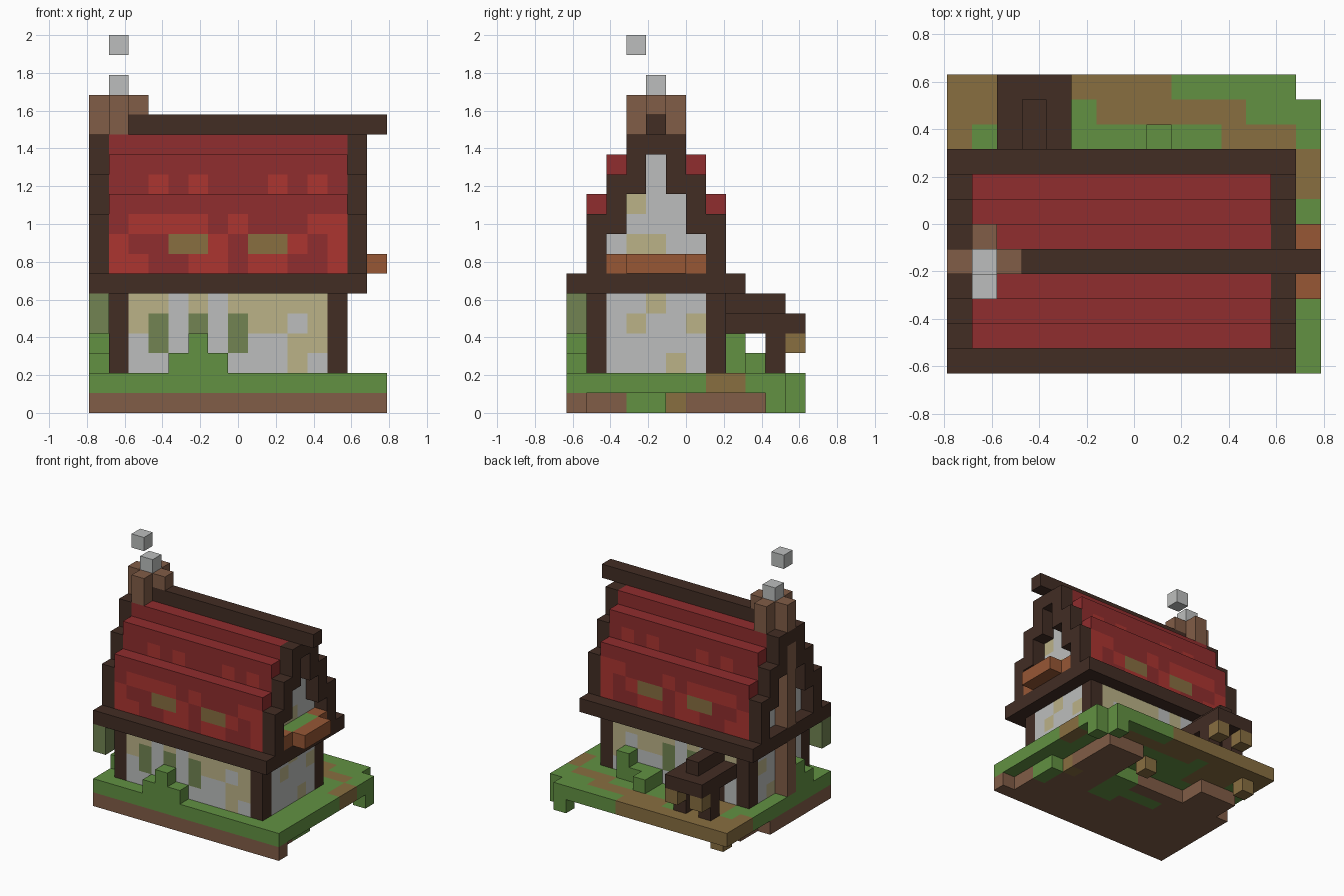
import bpy
import bmesh

if "Cube" in bpy.data.objects:
    bpy.data.objects.remove(bpy.data.objects["Cube"], do_unlink=True)

U = 2 / 19  # block size


def linear(c):
    c /= 255
    return c / 12.92 if c <= 0.04 else ((c + 0.055) / 1.055) ** 2.4


def material(name, *rgb):
    mat = bpy.data.materials.new(name)
    colour = [linear(c) for c in rgb] + [1]
    mat.diffuse_color = colour
    mat.use_nodes = True
    bsdf = next(n for n in mat.node_tree.nodes if n.type == "BSDF_PRINCIPLED")
    bsdf.inputs["Base Color"].default_value = colour
    bsdf.inputs["Roughness"].default_value = 0.9
    return mat


TIMBER = material("dark timber", 66, 45, 36)
RED = material("roof red", 144, 45, 46)
BRIGHT = material("bright roof red", 172, 53, 48)
BRICK = material("brown earth and brick", 129, 93, 71)
GRASS = material("grass green", 98, 145, 66)
TAN = material("tan path", 136, 110, 64)
PLASTER = material("pale grey plaster", 188, 190, 189)
CREAM = material("cream plaster", 187, 178, 135)
VINE = material("olive green", 114, 132, 82)
ORANGE = material("orange wood", 151, 87, 53)
KEY = {"T": CREAM, "G": PLASTER, "W": VINE, "r": RED, "b": BRIGHT, "o": TAN}


def box(cells, mat, x, y, z):
    """Fill a block range; each axis is a number or an inclusive pair."""
    spans = [range(a, a + 1) if isinstance(a, int) else range(a[0], a[1] + 1)
             for a in (x, y, z)]
    for i in spans[0]:
        for j in spans[1]:
            for k in spans[2]:
                cells[i, j, k] = mat


def build(name, cells):
    """Turn filled blocks into one mesh of their exposed faces."""
    bm = bmesh.new()
    verts = {}
    mats = list(dict.fromkeys(cells.values()))

    def vert(p):
        if p not in verts:
            verts[p] = bm.verts.new(((p[0] - 7.5) * U, (p[1] - 6) * U, p[2] * U))
        return verts[p]

    for cell, mat in cells.items():
        for axis in range(3):
            for side in (0, 1):
                near = list(cell)
                near[axis] += 2 * side - 1
                if tuple(near) in cells:
                    continue
                ring = []
                for u, v in ((0, 0), (1, 0), (1, 1), (0, 1)):
                    p = list(cell)
                    p[axis] += side
                    p[(axis + 1) % 3] += u
                    p[(axis + 2) % 3] += v
                    ring.append(vert(tuple(p)))
                face = bm.faces.new(ring if side else ring[::-1])
                face.material_index = mats.index(mat)
    mesh = bpy.data.meshes.new(name)
    bm.to_mesh(mesh)
    bm.free()
    for mat in mats:
        mesh.materials.append(mat)
    bpy.context.collection.objects.link(bpy.data.objects.new(name, mesh))


def part(name, *boxes):
    cells = {}
    for b in boxes:
        box(cells, *b)
    build(name, cells)


# Ragged earth layer under the lawn
part("earth_base",
     (BRICK, (0, 14), 0, 0), (BRICK, (0, 13), (1, 2), 0),
     (BRICK, (0, 12), (3, 6), 0), (BRICK, (10, 12), (7, 9), 0),
     (BRICK, (1, 3), (7, 8), 0), (GRASS, 13, (3, 4), 0),
     (GRASS, (8, 9), (4, 6), 0), (GRASS, (5, 7), 5, 0), (TAN, 12, 5, 0),
     (GRASS, 14, 10, 0), (GRASS, 13, 11, 0), (TAN, 1, 10, 0), (TAN, 8, 8, 0))

# Lawn with a worn path round the back
lawn = {}
for b in ((GRASS, (0, 14), (0, 11), 1), (TAN, (0, 1), (9, 11), 1),
          (TAN, (2, 4), (8, 11), 1), (TAN, (5, 8), (10, 11), 1),
          (TAN, (9, 11), 10, 1), (TAN, (11, 13), 9, 1), (TAN, 14, (7, 8), 1),
          (GRASS, 1, 9, 1), (GRASS, 5, 10, 1)):
    box(lawn, *b)
del lawn[14, 11, 1]
build("lawn", lawn)

# Bushes and the hanging vine
part("front_bush", (GRASS, (4, 6), 0, 2), (GRASS, 5, 0, 3))
part("back_bush", (GRASS, (8, 10), 8, 2), (GRASS, 10, 8, 3), (GRASS, 8, 9, 2))
part("side_bush", (GRASS, 0, (2, 3), 2), (GRASS, 0, 3, 3))
part("hanging_vine", (VINE, 0, 0, (4, 5)))

# Plaster walls, patterns listed from the top row down
walls = {}
LONG = ("TTGTGTTTTT", "TWGWGWTTGT", "GWGGGWGGTT", "GGGGGGGGTG")
SHORT = ("GGTGG", "GTGGT", "GGGGG", "GGGTG")
for row in range(4):
    for n, c in enumerate(LONG[row]):
        for y in (1, 7):
            box(walls, KEY[c], n + 2, y, 5 - row)
    for n, c in enumerate(SHORT[row]):
        for x in (1, 12):
            box(walls, KEY[c], x, n + 2, 5 - row)
box(walls, TIMBER, 3, 7, (2, 3))  # back door
build("plaster_walls", walls)

# Gable ends
for name, x in (("left_gable", 12), ("right_gable", 1)):
    part(name, (PLASTER, x, (2, 6), (7, 8)), (PLASTER, x, (3, 5), (9, 10)),
         (PLASTER, x, 4, (11, 12)), (CREAM, x, (3, 4), 8), (CREAM, x, 3, 10))

# Timber frame
part("corner_posts", *[(TIMBER, x, y, (2, 5)) for x in (1, 12) for y in (1, 7)])
part("eave_frame", (TIMBER, (0, 13), (0, 8), 6))
part("ridge_beam", (TIMBER, (2, 14), 4, 14))
for name, x in (("left_barge_beams", 13), ("right_barge_beams", 0)):
    steps = [(TIMBER, x, y, (5 + 2 * n, 7 + 2 * n))
             for n in (1, 2, 3) for y in (n, 8 - n)]
    part(name, *steps, (TIMBER, x, 4, 13))

# Stepped roof with patched tiles
TILES = {7: "bbrrbbrbbrrb", 8: "brroobroobrb", 9: "rbbbbrbrrrbb",
         11: "rrbrbrrrbrbr"}
for name, flip in (("front_roof", False), ("back_roof", True)):
    roof = {}
    for n in (1, 2, 3):
        y = 8 - n if flip else n
        for z in range(5 + 2 * n, min(9 + 2 * n, 14)):
            outer = z >= 5 + 2 * n + (2 if n > 1 else 0)
            pattern = TILES.get(z, "r" * 12) if outer or z > 10 else "r" * 12
            for i, c in enumerate(pattern):
                box(roof, KEY[c], i + 1, y, z)
    # Exposed patches sit only on the outermost step of each height
    build(name, roof)

# Chimney with a flue down the side wall, and smoke
part("chimney", (BRICK, 1, (3, 5), (13, 15)), (BRICK, 2, 4, (14, 15)),
     (BRICK, 0, 4, (0, 15)))
part("lower_smoke", (PLASTER, 1, 4, 16))
part("upper_smoke", (PLASTER, 1, 3, 18))

# Flower box under the gable
part("flower_box", (ORANGE, 13, (2, 6), 7), (ORANGE, 14, (3, 5), 7),
     (GRASS, 13, (3, 5), 7))

# Back porch with lanterns
part("porch_roof", (TIMBER, (2, 4), (8, 11), 4), (TIMBER, 3, (8, 10), 5))
part("porch_posts", *[(TIMBER, x, 10, (2, 3)) for x in (2, 4)])
part("porch_lanterns", *[(TAN, x, 11, 3) for x in (2, 4)])
